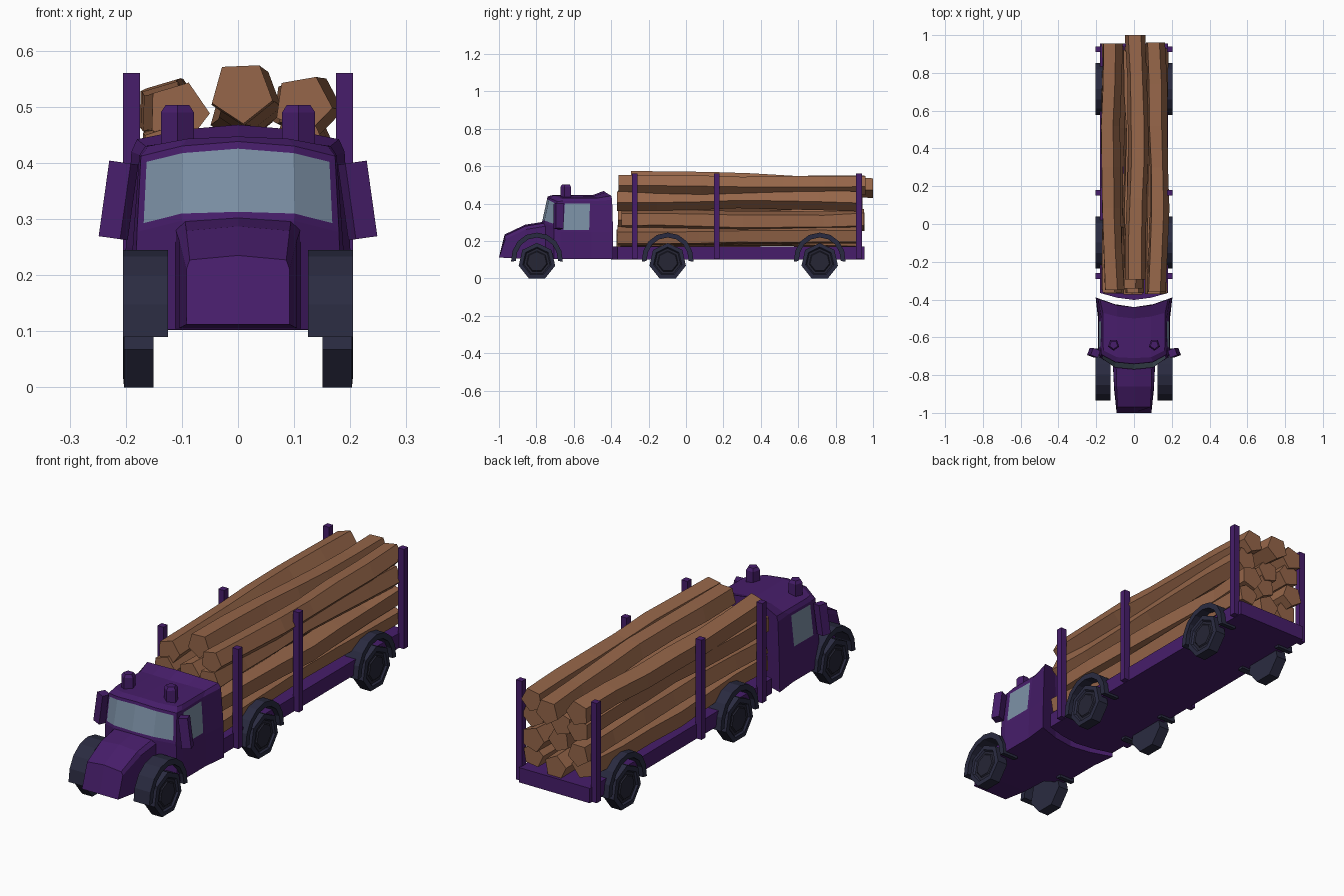
import bpy, bmesh, math, random
from mathutils import Matrix, Vector

if "Cube" in bpy.data.objects:
    bpy.data.objects.remove(bpy.data.objects["Cube"])

random.seed(4)


def material(name, rgb):
    m = bpy.data.materials.new(name)
    m.diffuse_color = (*rgb, 1)
    m.use_nodes = True
    m.node_tree.nodes["Principled BSDF"].inputs["Base Color"].default_value = m.diffuse_color
    return m


PURPLE = material("purple_paint", (0.063, 0.0125, 0.145))
GLASS = material("window_glass", (0.20, 0.28, 0.38))
RUBBER = material("dark_navy", (0.023, 0.024, 0.052))
HUB = material("hub_charcoal", (0.019, 0.019, 0.036))
WOOD = material("log_brown", (0.305, 0.133, 0.067))


def finish(bm, name, mats, mirror=False):
    bmesh.ops.recalc_face_normals(bm, faces=bm.faces)
    me = bpy.data.meshes.new(name)
    bm.to_mesh(me)
    bm.free()
    for m in mats:
        me.materials.append(m)
    ob = bpy.data.objects.new(name, me)
    bpy.context.collection.objects.link(ob)
    if mirror:
        ob.modifiers.new("mirror", 'MIRROR')
    return ob


def bridge(bm, rings, closed=True):
    """Quads between successive rings of vertices."""
    faces = []
    for a, b in zip(rings, rings[1:]):
        n = len(a)
        for i in range(n if closed else n - 1):
            j = (i + 1) % n
            faces.append(bm.faces.new((a[i], a[j], b[j], b[i])))
    return faces


def box(name, size, loc, mat, mirror=False, rot=Matrix()):
    bm = bmesh.new()
    bmesh.ops.create_cube(bm, size=1, matrix=Matrix.Translation(loc) @ rot @ Matrix.Diagonal((*size, 1)))
    return finish(bm, name, [mat], mirror)


def prism(name, outline, z0, z1, mat):
    bm = bmesh.new()
    rings = [[bm.verts.new((x, y, z)) for x, y in outline] for z in (z0, z1)]
    bridge(bm, rings)
    for r in rings:
        bm.faces.new(r)
    return finish(bm, name, [mat])


# Flat bed with pointed front edge, and its upright posts
prism("flat_bed", [(-0.18, -0.365), (-0.09, -0.39), (0, -0.402), (0.09, -0.39), (0.18, -0.365),
                   (0.18, 0.955), (-0.18, 0.955)], 0.102, 0.17, PURPLE)
for i, y in enumerate((-0.275, 0.165, 0.925)):
    box(f"bed_post_{i}", (0.03, 0.03, 0.457), (0.19, y, 0.3315), PURPLE, True)

# Cab: half outline at four heights, front centre round to rear centre
xs = [(0, .1, .185, .19, .19, .203, .1, 0), (0, .1, .18, .188, .187, .2, .1, 0),
      (0, .1, .173, .176, .173, .19, .1, 0), (0, .09, .16, .165, .165, .18, .09, 0)]
ys = [(-.77, -.76, -.705, -.67, -.505, -.39, -.425, -.44), (-.77, -.76, -.705, -.67, -.505, -.39, -.425, -.44),
      (-.74, -.73, -.69, -.66, -.50, -.395, -.428, -.44), (-.71, -.705, -.67, -.64, -.47, -.40, -.43, -.44)]
zs = [(.103,) * 8, (.30, .297, .277, .247, .247, .25, .27, .28),
      (.438, .43, .412, .413, .413, .42, .43, .435), (.447, .443, .43, .43, .43, .442, .46, .468)]
bm = bmesh.new()
rings = [[bm.verts.new(p) for p in zip(*r)] for r in zip(xs, ys, zs)]
walls = bridge(bm, rings, closed=False)
bm.faces.new(rings[0])
r = rings[3]
c0, c1 = bm.verts.new((0, -.50, .445)), bm.verts.new((.09, -.49, .441))
for f in ((r[0], r[1], c1, c0), (r[1], r[2], r[3], r[4], c1), (c1, r[4], r[5], r[6]), (c0, c1, r[6], r[7])):
    bm.faces.new(f)
bmesh.ops.recalc_face_normals(bm, faces=bm.faces)
# Windscreen and side window are inset faces
for group in (walls[7:9], walls[10:11]):
    bmesh.ops.inset_region(bm, faces=group, thickness=0.013, use_boundary=False, use_even_offset=True)
    for f in group:
        f.material_index = 1
finish(bm, "cab", [PURPLE, GLASS], True)

# Engine hood: half sections from the nose back to the cab
bm = bmesh.new()
rings = []
for yt, yb, zt, xi, xo, zb in ((-.97, -1.0, .235, .086, .092, .112), (-.86, -.88, .287, .092, .105, .105),
                               (-.72, -.72, .31, .095, .113, .105)):
    pts = ((0, yt, zt), (xi, yt, zt - .008), (xo, yt + .004, zt - .025), (xo, yb, zb), (0, yb, zb))
    rings.append([bm.verts.new(p) for p in pts])
bridge(bm, rings, closed=False)
bm.faces.new(rings[0])
finish(bm, "engine_hood", [PURPLE], True)

# Side mirrors, leaning in at the top
box("side_mirror", (0.041, 0.04, 0.136), (0.213, -0.682, 0.333), PURPLE, True,
    Matrix.Rotation(math.radians(-8), 4, 'Y') @ Matrix.Rotation(math.radians(20), 4, 'Z'))

# Roof stacks: five-sided with a chamfered top
bm = bmesh.new()
rings = []
for z, rad in ((0.41, .031), (0.49, .031), (0.503, .022)):
    rings.append([bm.verts.new((.108 + rad * math.sin(k * math.tau / 5), -.64 - rad * math.cos(k * math.tau / 5), z))
                  for k in range(5)])
bridge(bm, rings)
bm.faces.new(rings[2])
bm.faces.new(rings[0])
finish(bm, "roof_stack", [PURPLE], True)


def wheel(name, y):
    """Seven-sided tyre with sunken hub, flat side down."""
    bm = bmesh.new()
    rings = []
    for x, rad in ((.151, .1), (.203, .1), (.205, .078), (.197, .071), (.197, .058), (.202, .053)):
        rings.append([bm.verts.new((x, y + rad * math.sin(k * math.tau / 7), .09 + rad * math.cos(k * math.tau / 7)))
                      for k in range(7)])
    for i, f in enumerate(bridge(bm, rings)):
        f.material_index = 1 if i >= 21 else 0
    bm.faces.new(rings[0])
    bm.faces.new(rings[-1]).material_index = 1
    finish(bm, name, [RUBBER, HUB], True)


def fender(name, y):
    """Faceted arch band over a wheel with small flared lips."""
    bm = bmesh.new()
    rings = []
    for k in range(9):
        a = math.radians(-8 + 196 * k / 8)
        flare = 0.004 if k in (0, 8) else 0
        ring = []
        for x, rad in ((.125, .11), (.205, .11), (.205, .136), (.125, .136)):
            rad += flare
            ring.append(bm.verts.new((x, y + rad * math.cos(a), .109 + rad * math.sin(a))))
        rings.append(ring)
    bridge(bm, rings)
    bm.faces.new(rings[0])
    bm.faces.new(rings[-1])
    finish(bm, name, [RUBBER], True)


for label, y in (("front", -0.797), ("middle", -0.098), ("rear", 0.715)):
    wheel(label + "_wheel", y)
    fender(label + "_fender", y)


def log(name, x, z, y0, y1, rad, drop=0.0):
    """Wavy five-sided log."""
    bm = bmesh.new()
    rings = []
    spin, phase = random.uniform(0, math.tau), random.uniform(0, math.tau)
    for s in range(7):
        t = s / 6
        cx = x + .009 * math.sin(phase + 5 * t) + random.uniform(-.004, .004)
        cz = z - drop * t + .006 * math.cos(phase + 5 * t) + random.uniform(-.003, .003)
        rr = rad * random.uniform(.95, 1.05)
        rings.append([bm.verts.new((cx + rr * math.cos(spin + k * math.tau / 5), y0 + (y1 - y0) * t,
                                    cz + rr * math.sin(spin + k * math.tau / 5))) for k in range(5)])
    bridge(bm, rings)
    bm.faces.new(rings[0])
    bm.faces.new(rings[-1])
    finish(bm, name, [WOOD])


# Stack of logs: three lower rows, then the top three
for row, z in enumerate((.218, .313, .408)):
    for col in (-1, 0, 1):
        log(f"log_{row}_{col + 1}", col * .116, z + (.012 if (row + col) % 2 else -.002),
            random.uniform(-.375, -.34), random.uniform(.91, .96), .055)
log("log_top_left", -.118, .492, -.35, .955, .055)
log("log_top_middle", .012, .525, -.295, 1.0, .056, .03)
log("log_top_right", .122, .50, -.36, .96, .054)
